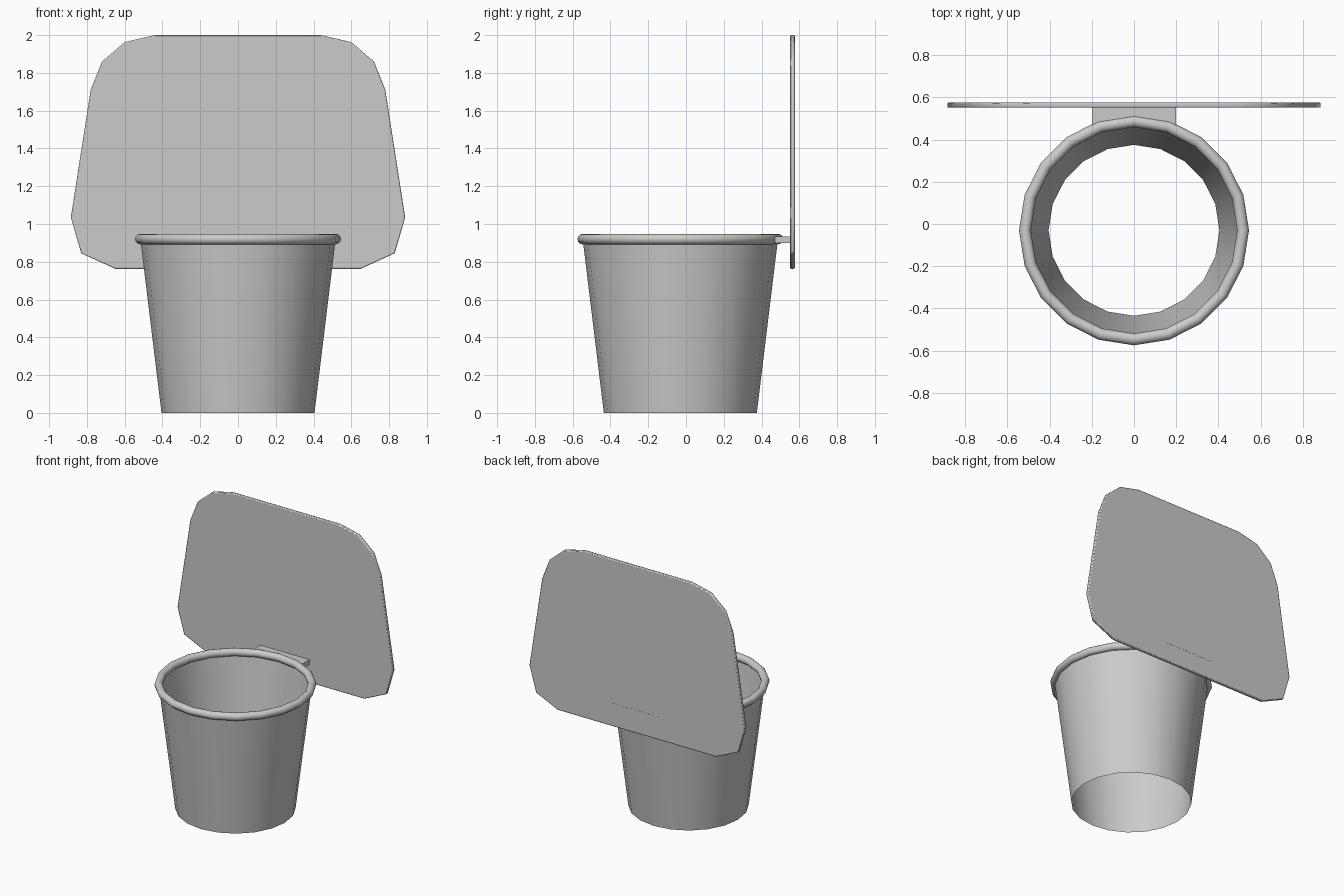
import bpy, bmesh, math

if "Cube" in bpy.data.objects:
    bpy.data.objects.remove(bpy.data.objects["Cube"])

SIDES = 20
CY = -0.03  # hoop centre in y


def make_object(name, bm, smooth_angle=None):
    bmesh.ops.recalc_face_normals(bm, faces=bm.faces)
    mesh = bpy.data.meshes.new(name)
    bm.to_mesh(mesh)
    bm.free()
    obj = bpy.data.objects.new(name, mesh)
    bpy.context.collection.objects.link(obj)
    if smooth_angle:
        bpy.ops.object.select_all(action='DESELECT')
        obj.select_set(True)
        bpy.context.view_layer.objects.active = obj
        bpy.ops.object.shade_smooth_by_angle(angle=math.radians(smooth_angle))
    return obj


# Basket wall: open-ended tapered tube
bm = bmesh.new()
bmesh.ops.create_cone(bm, cap_ends=False, segments=SIDES,
                      radius1=0.405, radius2=0.517, depth=0.92)
bmesh.ops.translate(bm, verts=bm.verts, vec=(0, CY, 0.46))
make_object("basket_wall", bm, 40)

# Rim ring
bpy.ops.mesh.primitive_torus_add(major_segments=SIDES, minor_segments=12,
                                 major_radius=0.517, minor_radius=0.028,
                                 location=(0, CY, 0.92))
rim = bpy.context.object
rim.name = "rim"
bpy.ops.object.shade_smooth_by_angle(angle=math.radians(40))

# Backboard: mirrored outline, extruded, softened edges
half = [(0.65, 0.763), (0.83, 0.845), (0.885, 1.035), (0.78, 1.71),
        (0.72, 1.86), (0.60, 1.963), (0.44, 2.0)]
outline = half + [(-x, z) for x, z in reversed(half)]
bm = bmesh.new()
face = bm.faces.new([bm.verts.new((x, 0.551, z)) for x, z in outline])
ext = bmesh.ops.extrude_face_region(bm, geom=[face], use_keep_orig=True)
new_verts = [g for g in ext["geom"] if isinstance(g, bmesh.types.BMVert)]
bmesh.ops.translate(bm, verts=new_verts, vec=(0, 0.025, 0))
board = make_object("backboard", bm, 40)
bevel = board.modifiers.new("soft_edge", 'BEVEL')
bevel.width = 0.006
bevel.segments = 2
bevel.limit_method = 'ANGLE'
bevel.angle_limit = math.radians(60)

# Bracket joining the rim to the board
bm = bmesh.new()
bmesh.ops.create_cube(bm, size=1)
bmesh.ops.scale(bm, verts=bm.verts, vec=(0.40, 0.107, 0.036))
bmesh.ops.translate(bm, verts=bm.verts, vec=(0, 0.5235, 0.917))
make_object("bracket", bm)
